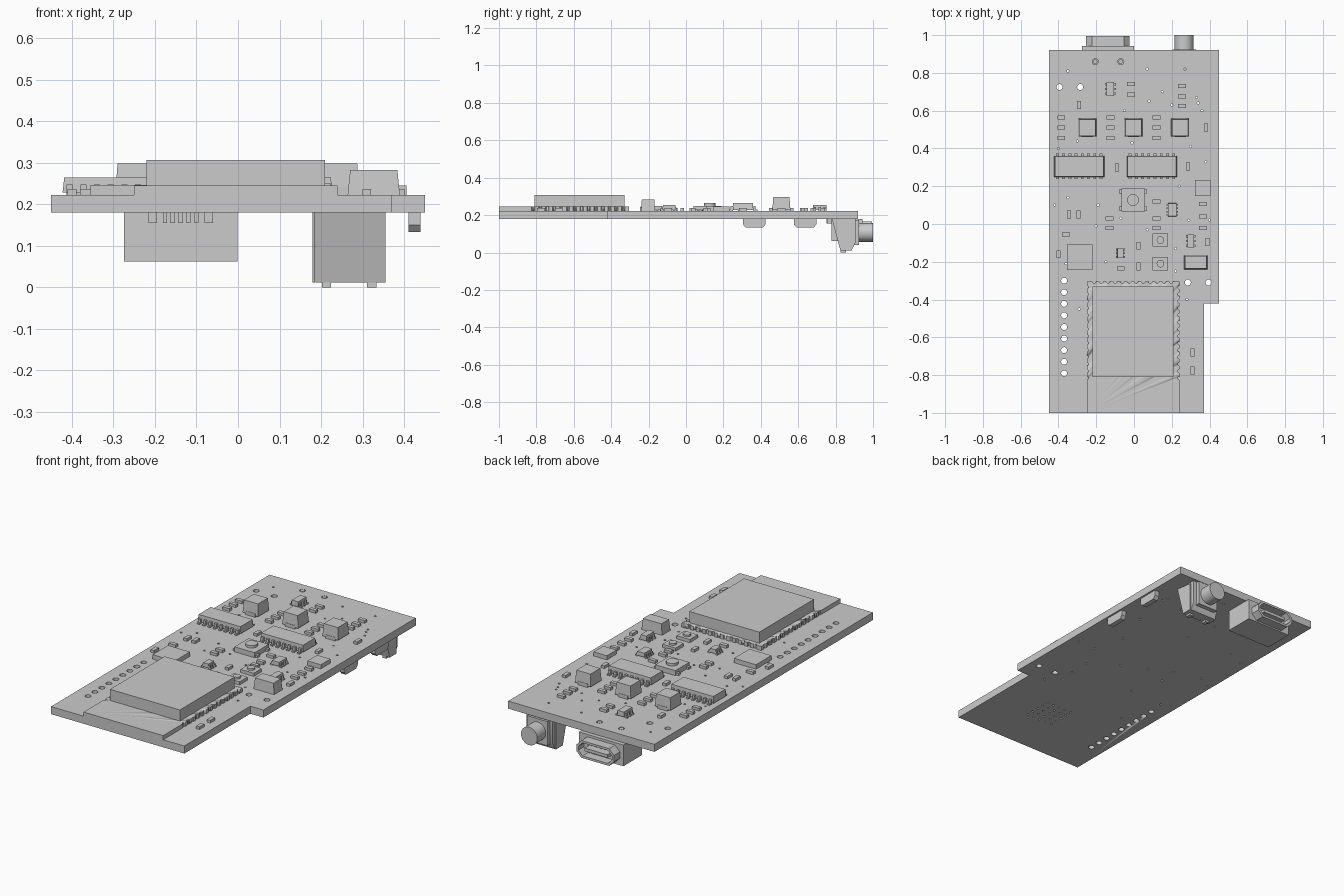
import bpy, bmesh, math
from mathutils import Matrix, Vector

scene_cube = bpy.data.objects.get("Cube")
if scene_cube:
    bpy.data.objects.remove(scene_cube)

grey = bpy.data.materials.new("plain_grey")
grey.use_nodes = True
grey.diffuse_color = (0.6, 0.6, 0.6, 1)
grey.node_tree.nodes["Principled BSDF"].inputs["Base Color"].default_value = grey.diffuse_color

TOP, UNDER = 0.222, 0.18    # board faces


def finish(bm, name):
    """Turn a bmesh into a named object, smooth with sharp edges kept."""
    bmesh.ops.recalc_face_normals(bm, faces=bm.faces)
    mesh = bpy.data.meshes.new(name)
    bm.to_mesh(mesh)
    bm.free()
    for polygon in mesh.polygons:
        polygon.use_smooth = True
    mesh.set_sharp_from_angle(angle=math.radians(35))
    mesh.materials.append(grey)
    obj = bpy.data.objects.new(name, mesh)
    bpy.context.collection.objects.link(obj)
    return obj


def block(bm, x, y, width, length, low, high, taper=1.0):
    """Box centred on x, y whose top may be narrower than its base."""
    made = bmesh.ops.create_cube(bm, size=1)["verts"]
    for v in made:
        scale = taper if v.co.z > 0 else 1.0
        v.co = Vector((x + v.co.x * width * scale, y + v.co.y * length * scale,
                       high if v.co.z > 0 else low))


def rod(bm, x, y, low, high, radius, sides=16):
    place = Matrix.Translation((x, y, (low + high) / 2))
    bmesh.ops.create_cone(bm, cap_ends=True, segments=sides, radius1=radius,
                          radius2=radius, depth=high - low, matrix=place)


def prism(bm, points, axis_vector):
    """Extrude a closed outline of 3D points along a vector."""
    face = bm.faces.new([bm.verts.new(p) for p in points])
    made = bmesh.ops.extrude_face_region(bm, geom=[face], use_keep_orig=True)["geom"]
    moved = [g for g in made if isinstance(g, bmesh.types.BMVert)]
    bmesh.ops.translate(bm, verts=moved, vec=axis_vector)


def cut(obj, cutter):
    """Subtract the cutter for good and remove it."""
    cutter.hide_render = True
    modifier = obj.modifiers.new("cut", "BOOLEAN")
    modifier.operation, modifier.object, modifier.solver = "DIFFERENCE", cutter, "EXACT"
    graph = bpy.context.evaluated_depsgraph_get()
    mesh = bpy.data.meshes.new_from_object(obj.evaluated_get(graph))
    obj.modifiers.clear()
    obj.data = mesh
    bpy.data.objects.remove(cutter)


# Circuit board with a stepped corner
bm = bmesh.new()
outline = [(-0.45, -1), (0.37, -1), (0.37, -0.42), (0.45, -0.42), (0.45, 0.92), (-0.45, 0.92)]
prism(bm, [(x, y, UNDER) for x, y in outline], (0, 0, TOP - UNDER))
board = finish(bm, "circuit_board")

# Header, mounting and via holes
bm = bmesh.new()
for i in range(9):
    rod(bm, -0.37, -0.3 - i * 0.0613, 0.1, 0.3, 0.016)
for x, y in [(-0.395, 0.725), (-0.285, 0.725), (0.285, -0.31), (0.395, -0.31),
             (-0.205, 0.86), (-0.07, 0.86)]:
    rod(bm, x, y, 0.1, 0.3, 0.016)
vias = [(-0.35, 0.81), (0.07, 0.82), (0.27, 0.82), (-0.05, 0.6), (0.08, 0.65), (0.15, 0.7),
        (0.2, 0.63), (0.33, 0.67), (0.36, 0.6), (-0.4, 0.4), (-0.3, 0.44), (-0.01, 0.43),
        (0.3, 0.41), (0.38, 0.33), (-0.42, 0.1), (-0.35, 0.14), (-0.19, 0.1), (-0.2, -0.01),
        (-0.07, 0.03), (0.24, 0.2), (0.29, 0.02), (0.4, 0.02), (-0.36, -0.21), (-0.15, -0.2),
        (0.07, -0.03), (0.22, -0.13), (0.22, -0.25), (-0.29, -0.45), (0.28, -0.4), (0.34, 0.64)]
for x, y in vias:
    rod(bm, x, y, 0.1, 0.3, 0.006, 8)
for i in range(5):
    for j in range(5):
        rod(bm, -0.05 + i * 0.04, -0.74 + j * 0.04, 0.1, 0.3, 0.006, 8)
cut(board, finish(bm, "hole_cutter"))

# Radio module with scalloped edge contacts
bm = bmesh.new()
block(bm, -0.005, -0.6525, 0.49, 0.695, TOP, 0.245)
module = finish(bm, "radio_module_base")
bm = bmesh.new()
for i in range(14):
    for x in (-0.25, 0.24):
        rod(bm, x, -0.335 - i * 0.037, 0.2, 0.3, 0.009, 10)
for i in range(12):
    rod(bm, -0.21 + i * 0.037, -0.305, 0.2, 0.3, 0.009, 10)
cut(module, finish(bm, "contact_cutter"))
bm = bmesh.new()
block(bm, -0.005, -0.57, 0.43, 0.48, 0.245, 0.307)
finish(bm, "radio_module_shield")


def chip(name, x, y, width, length, high, count, pitch, along_x=False, reach=0.02):
    """Raised body with bent legs on two opposite sides."""
    bm = bmesh.new()
    block(bm, x, y, width, length, TOP + 0.006, high, 0.97)
    half = (length if along_x else width) / 2
    wide, middle = pitch * 0.45, (TOP + high) / 2 + 0.004
    for i in range(count):
        offset = (i - (count - 1) / 2) * pitch
        for side in (-1, 1):
            for span, start, low, top in ((reach * 0.6, 0, TOP, middle),
                                          (reach * 0.6, reach * 0.5, TOP, TOP + 0.007)):
                out = side * (half + start + span / 2)
                if along_x:
                    block(bm, x + offset, y + out, wide, span, low, top)
                else:
                    block(bm, x + out, y + offset, span, wide, low, top)
    finish(bm, name)


# Leaded chips
for i, x in enumerate((-0.29, 0.095)):
    chip("driver_chip_%d" % i, x, 0.305, 0.265, 0.11, 0.265, 8, 0.033, True)
chip("sensor_chip", 0.202, 0.075, 0.045, 0.07, 0.25, 4, 0.018, reach=0.012)
chip("regulator_chip_back", -0.125, 0.715, 0.04, 0.075, 0.255, 3, 0.025, reach=0.014)
chip("regulator_chip_side", 0.3, -0.09, 0.036, 0.07, 0.255, 3, 0.025, reach=0.012)
chip("regulator_chip_middle", -0.072, -0.155, 0.034, 0.05, 0.25, 3, 0.02, reach=0.012)

# Three power inductors on low terminals
for i, x in enumerate((-0.247, -0.003, 0.244)):
    bm = bmesh.new()
    block(bm, x, 0.51, 0.096, 0.096, TOP + 0.008, 0.298, 0.9)
    for side in (-1, 1):
        block(bm, x, 0.51 + side * 0.038, 0.06, 0.022, TOP, TOP + 0.02)
    finish(bm, "inductor_%d" % i)

# Flat packages and tapered can
for name, x, y, width, length, high, taper in (
        ("flat_chip", -0.288, -0.175, 0.135, 0.135, 0.247, 1),
        ("square_chip", 0.365, 0.19, 0.082, 0.085, 0.245, 1),
        ("tapered_can", 0.327, -0.203, 0.126, 0.074, 0.283, 0.9)):
    bm = bmesh.new()
    block(bm, x, y, width, length, TOP, high, taper)
    finish(bm, name)

# Push button on the top face
bm = bmesh.new()
block(bm, -0.005, 0.127, 0.124, 0.124, TOP, 0.25)
rod(bm, -0.005, 0.127, 0.25, 0.264, 0.031, 24)
for sx in (-1, 1):
    for sy in (-1, 1):
        block(bm, -0.005 + sx * 0.066, 0.127 + sy * 0.045, 0.018, 0.02, TOP, 0.235)
finish(bm, "push_button")

# Round-topped lamps
for i, y in enumerate((-0.085, -0.21)):
    bm = bmesh.new()
    block(bm, 0.14, y, 0.082, 0.07, TOP, 0.24)
    rod(bm, 0.14, y, 0.24, 0.25, 0.02, 20)
    finish(bm, "lamp_%d" % i)

# Small resistors and capacitors, lying across or along the board
across = [(x, y) for x in (-0.385, -0.125, 0.12) for y in (0.565, 0.51, 0.455)]
across += [(0.255, y) for y in (0.73, 0.675, 0.625)]
across += [(x, y) for x in (-0.13, 0.12) for y in (0.03, -0.02)]
across += [(-0.015, 0.74), (-0.015, 0.685), (-0.36, -0.055), (-0.07, -0.235), (0.12, 0.12),
           (0.365, 0.105), (0.365, 0.04), (0.365, -0.02)]
along = [(0.38, 0.51), (-0.29, 0.63), (-0.09, 0.3), (0.285, 0.305), (-0.345, 0.05),
         (-0.295, 0.05), (-0.4, -0.16), (0.025, -0.115), (0.025, -0.225), (0.39, -0.095),
         (0.31, -0.68), (0.31, -0.775)]
bm = bmesh.new()
for x, y in across:
    block(bm, x, y, 0.042, 0.021, TOP, 0.237)
for x, y in along:
    block(bm, x, y, 0.021, 0.042, TOP, 0.237)
finish(bm, "small_passives")

# Socket under the board: housing, hollow mouth, tongue, pins and pegs
middle = -0.138
bm = bmesh.new()
block(bm, middle, 0.86, 0.274, 0.165, 0.062, UNDER)
for i in range(5):
    block(bm, middle + (i - 2) * 0.019, 0.77, 0.01, 0.04, 0.155, UNDER)
for side in (-1, 1):
    rod(bm, middle + side * 0.0675, 0.86, 0.17, TOP, 0.012)
    block(bm, middle + side * 0.0675, 0.77, 0.02, 0.03, 0.155, UNDER)
finish(bm, "socket_housing")


def mouth(inset):
    """Chamfered opening outline in x and z."""
    w, h, c = 0.115 - inset, 0.048 - inset, 0.03 - inset * 0.4
    corners = [(w - c, h), (w, h - c), (w, c - h), (w - c, -h)]
    return corners + [(-x, z) for x, z in reversed(corners)]


bm = bmesh.new()
loops = [[bm.verts.new((middle + x, y, 0.118 + z)) for x, z in mouth(inset)]
         for inset, y in ((0, 0.94), (0, 0.995), (0.012, 0.995), (0.012, 0.945))]
for first, second in zip(loops, loops[1:]):
    for i in range(len(first)):
        j = (i + 1) % len(first)
        bm.faces.new((first[i], first[j], second[j], second[i]))
bm.faces.new(loops[0])
bm.faces.new(loops[-1])
finish(bm, "socket_mouth")
bm = bmesh.new()
block(bm, middle, 0.965, 0.14, 0.045, 0.108, 0.125)
finish(bm, "socket_tongue")

# Side-facing switch under the board: wedge frame, front plate, feet, plunger
bm = bmesh.new()
wedge = [(0.78, UNDER), (0.825, 0.012), (0.885, 0.012), (0.905, 0.05), (0.905, UNDER)]
prism(bm, [(0.187, y, z) for y, z in wedge], (0.162, 0, 0))
for x in (0.18, 0.349):
    prism(bm, [(x, y, z) for y, z in wedge[:3] + [(0.885, 0.17)]], (0.006, 0, 0))
for x in (0.213, 0.322):
    block(bm, x, 0.84, 0.022, 0.03, 0, 0.03)
block(bm, 0.267, 0.91, 0.125, 0.03, 0.04, 0.175)
finish(bm, "side_switch_body")
bm = bmesh.new()
rod(bm, 0, 0, 0, 0.11, 0.05, 32)
bm.transform(Matrix.Translation((0.265, 1, 0.107)) @ Matrix.Rotation(math.pi / 2, 4, "X"))
finish(bm, "side_switch_plunger")

# Edge lamps hanging below the board
for i, y in enumerate((0.365, 0.637)):
    bm = bmesh.new()
    edge = [(-0.06, UNDER), (-0.06, 0.15), (-0.045, 0.133), (0.045, 0.133), (0.06, 0.15), (0.06, UNDER)]
    prism(bm, [(0.411, y + dy, z) for dy, z in edge], (0.029, 0, 0))
    finish(bm, "edge_lamp_%d" % i)
